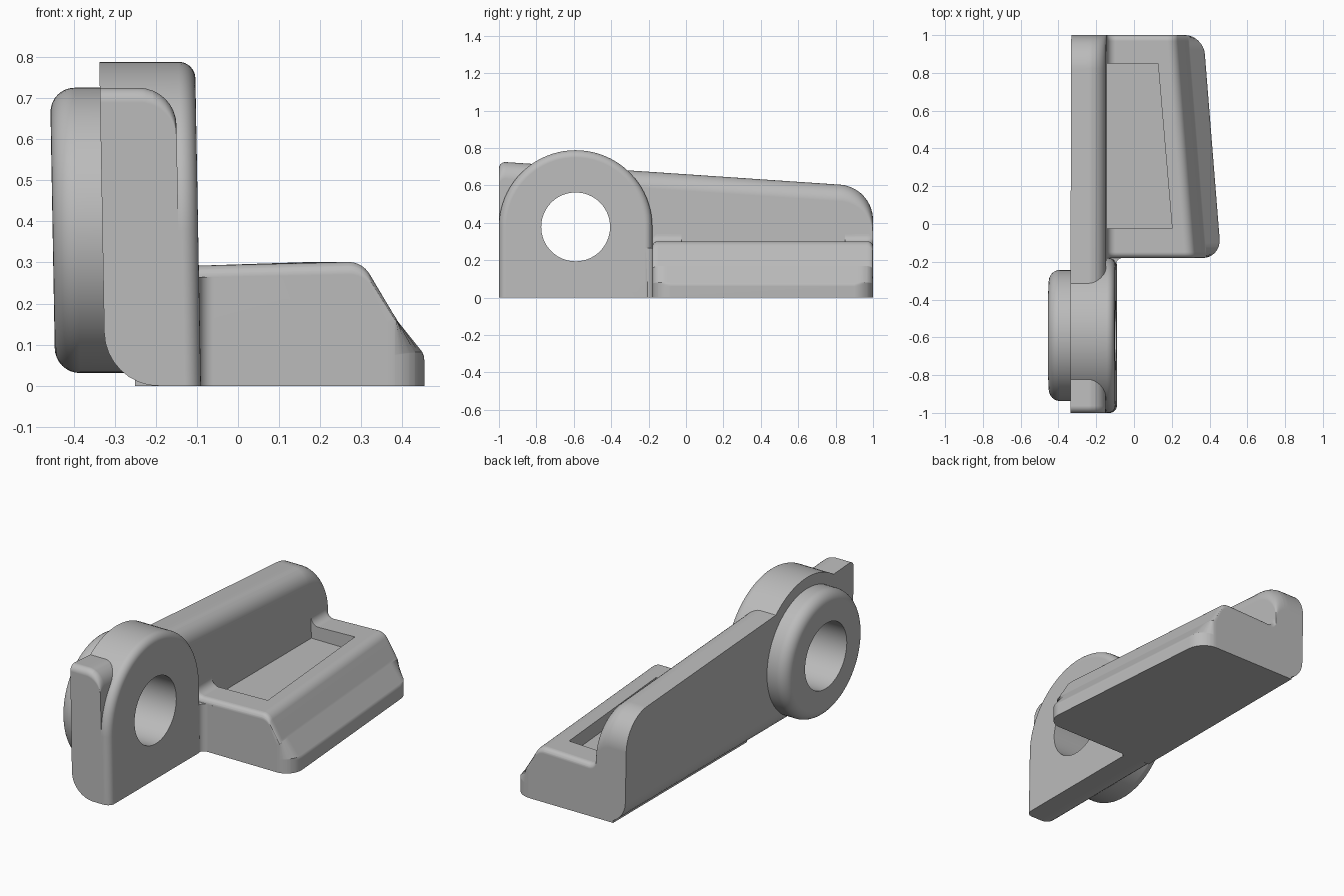
import bpy, bmesh
from math import sin, cos, pi, radians, sqrt
from mathutils import Vector

if "Cube" in bpy.data.objects:
    bpy.data.objects.remove(bpy.data.objects["Cube"])

grey = bpy.data.materials.new("plain grey")
grey.use_nodes = True
colour = (0.5, 0.5, 0.5, 1)
grey.diffuse_color = colour
grey.node_tree.nodes["Principled BSDF"].inputs["Base Color"].default_value = colour

AXIS_Y, AXIS_Z = -0.59, 0.378   # centre of the bore
OUTER, INNER = -0.33, -0.145    # wall faces
BOSS_R = 0.41
QUARTER = [i * pi / 16 for i in range(9)]


def rounded(points, steps=8):
    """Polygon from (a, b, radius) corners, with arcs at the corners."""
    out = []
    for i, (a, b, r) in enumerate(points):
        p = Vector((a, b))
        if not r:
            out.append(p)
            continue
        u = (Vector(points[i - 1][:2]) - p).normalized()
        v = (Vector(points[(i + 1) % len(points)][:2]) - p).normalized()
        half = u.angle(v) / 2
        centre = p + (u + v).normalized() * r / sin(half)
        start = p + u * (u.dot(centre - p)) - centre
        end = p + v * (v.dot(centre - p)) - centre
        for k in range(steps + 1):
            d = start.lerp(end, k / steps)
            # spherical blend keeps the arc evenly spaced
            d = start.to_3d().normalized().slerp(end.to_3d().normalized(), k / steps).to_2d() * r
            out.append(centre + d)
    return out


def loft(name, rings):
    """Closed solid through a row of matching rings."""
    bm = bmesh.new()
    rows = [[bm.verts.new(p) for p in ring] for ring in rings]
    n = len(rows[0])
    for r, s in zip(rows, rows[1:]):
        for i in range(n):
            bm.faces.new((r[i], r[(i + 1) % n], s[(i + 1) % n], s[i]))
    bm.faces.new(rows[0])
    bm.faces.new(rows[-1])
    bmesh.ops.remove_doubles(bm, verts=bm.verts, dist=0.0002)
    bmesh.ops.recalc_face_normals(bm, faces=bm.faces)
    mesh = bpy.data.meshes.new(name)
    bm.to_mesh(mesh)
    bm.free()
    mesh.materials.append(grey)
    ob = bpy.data.objects.new(name, mesh)
    bpy.context.collection.objects.link(ob)
    return ob


def draft(x, y, z):
    """Point with the slight lean of the upright parts."""
    return (x + 0.018 * (AXIS_Z - z), y, z)


def activate(ob):
    bpy.ops.object.select_all(action="DESELECT")
    ob.select_set(True)
    bpy.context.view_layer.objects.active = ob


def cut(ob, cutter):
    mod = ob.modifiers.new("cut", "BOOLEAN")
    mod.operation = "DIFFERENCE"
    mod.solver = "EXACT"
    mod.object = cutter
    activate(ob)
    bpy.ops.object.modifier_apply(modifier=mod.name)


def finish(ob):
    activate(ob)
    bpy.ops.object.shade_smooth_by_angle(angle=radians(32))
    ob.modifiers.new("flat faces", "WEIGHTED_NORMAL").keep_sharp = True


def circle(radius, n=80):
    return [(AXIS_Y + radius * cos(2 * pi * i / n), AXIS_Z + radius * sin(2 * pi * i / n))
            for i in range(n)]


def upright(name, profile, inner, fillet, inset):
    """Side profile swept across x: round lower outer edge, round inner rim."""
    big = 0.13
    rings = []
    for a in QUARTER:
        x, lift = OUTER + big * (1 - cos(a)), big * (1 - sin(a))
        rings.append([draft(x, y, max(z, lift)) for y, z in profile])
    for a in QUARTER:
        x, d = inner - fillet * (1 - sin(a)), fillet * (1 - cos(a))
        if x > OUTER + big:
            rings.append([draft(x, *inset(y, z, d)) for y, z in profile])
    if inner - fillet < OUTER + big:
        # wide rim fillet overlaps the lower round, so blend both by x
        rings = []
        stations = sorted({round(OUTER + big * (1 - cos(a)), 4) for a in QUARTER}
                          | {round(inner - fillet * (1 - sin(a)), 4) for a in QUARTER})
        for x in stations:
            u = max(0, OUTER + big - x)
            v = max(0, x - inner + fillet)
            lift = big - sqrt(max(0, big * big - u * u))
            d = fillet - sqrt(max(0, fillet * fillet - v * v))
            ring = [inset(y, z, d) for y, z in profile]
            rings.append([draft(x, y, max(z, lift)) for y, z in ring])
    return loft(name, rings)


# Long sloping wall
wall_side = rounded([(-1, 0, 0), (1, 0, 0), (1, 0.592, 0.19), (-1, 0.727, 0.035)], 14)
wall = upright("long_wall", wall_side, INNER, 0.09,
               lambda y, z, d: (y, z - d if z > 0.3 else z))

# Round-topped boss standing on the base
boss_side = [(AXIS_Y - BOSS_R, 0), (AXIS_Y + BOSS_R, 0)] + [
    (AXIS_Y + BOSS_R * cos(pi * i / 40), AXIS_Z + BOSS_R * sin(pi * i / 40)) for i in range(41)]


def shrink(y, z, d):
    k = 1 - d / BOSS_R
    return (AXIS_Y + (y - AXIS_Y) * k, AXIS_Z + (z - AXIS_Z) * k if z > AXIS_Z else z)


boss = upright("bore_boss", boss_side, -0.097, 0.04, shrink)

# Round collar on the outer side
collar_rings = [[draft(-0.451 + 0.06 * (1 - cos(a)), y, z)
                 for y, z in circle(0.287 + 0.06 * sin(a))] for a in QUARTER]
collar_rings.append([draft(-0.22, y, z) for y, z in circle(0.347)])
collar = loft("outer_collar", collar_rings)

# Bore through the upright parts
bore = loft("bore_cutter", [[(x, y, z) for y, z in circle(0.184)] for x in (-0.7, 0.2)])
for part in (wall, boss, collar):
    cut(part, bore)

# Low side block: section lofted along y, tapering, with rounded ends
section = rounded([(-0.25, 0, 0), (0.455, 0, 0), (0.455, 0.072, 0.035), (0.375, 0.172, 0.08),
                   (0.298, 0.302, 0.06), (-0.14, 0.291, 0.045), (-0.146, 0.36, 0),
                   (-0.25, 0.36, 0)])
FRONT, BACK, CORNER, RIM = -0.18, 1.0, 0.1, 0.03
near = sorted({round(CORNER * (1 - cos(a)), 4) for a in QUARTER}
              | {round(RIM * (1 - cos(a)), 4) for a in QUARTER})
stations = [FRONT + d for d in near] + [BACK - d for d in reversed(near)]


def end_round(d, r):
    return r - sqrt(max(0, r * r - max(0, r - d) ** 2))


block_rings = []
for y in stations:
    d = min(y - FRONT, BACK - y)
    taper = 0.08 * (y + 0.1)
    limit = 0.455 - taper - end_round(d, CORNER)
    drop = 1 - end_round(d, RIM) / 0.3
    block_rings.append([(min(x - taper if x > 0.2 else x, limit), y, z * drop)
                        for x, z in section])
block = loft("side_block", block_rings)

# Shallow tapered pocket in the block top
pocket_plan = [(-0.145, -0.025), (0.202, -0.025), (0.127, 0.85), (-0.145, 0.85)]
pocket = loft("pocket_cutter", [[(x, y, z) for x, y in pocket_plan] for z in (0.22, 0.5)])
cut(block, pocket)

# Small fillet in the corner between boss and block
web_plan = rounded([(-0.2, -0.14, 0), (-0.03, -0.14, 0), (-0.03, -0.18, 0),
                    (-0.095, -0.18, 0.035), (-0.095, -0.24, 0), (-0.2, -0.24, 0)])
web = loft("corner_fillet", [[(x, y, z) for x, y in web_plan] for z in (0, 0.265)])

for cutter in (bore, pocket):
    bpy.data.objects.remove(cutter)
for part in (wall, boss, collar, block, web):
    finish(part)
